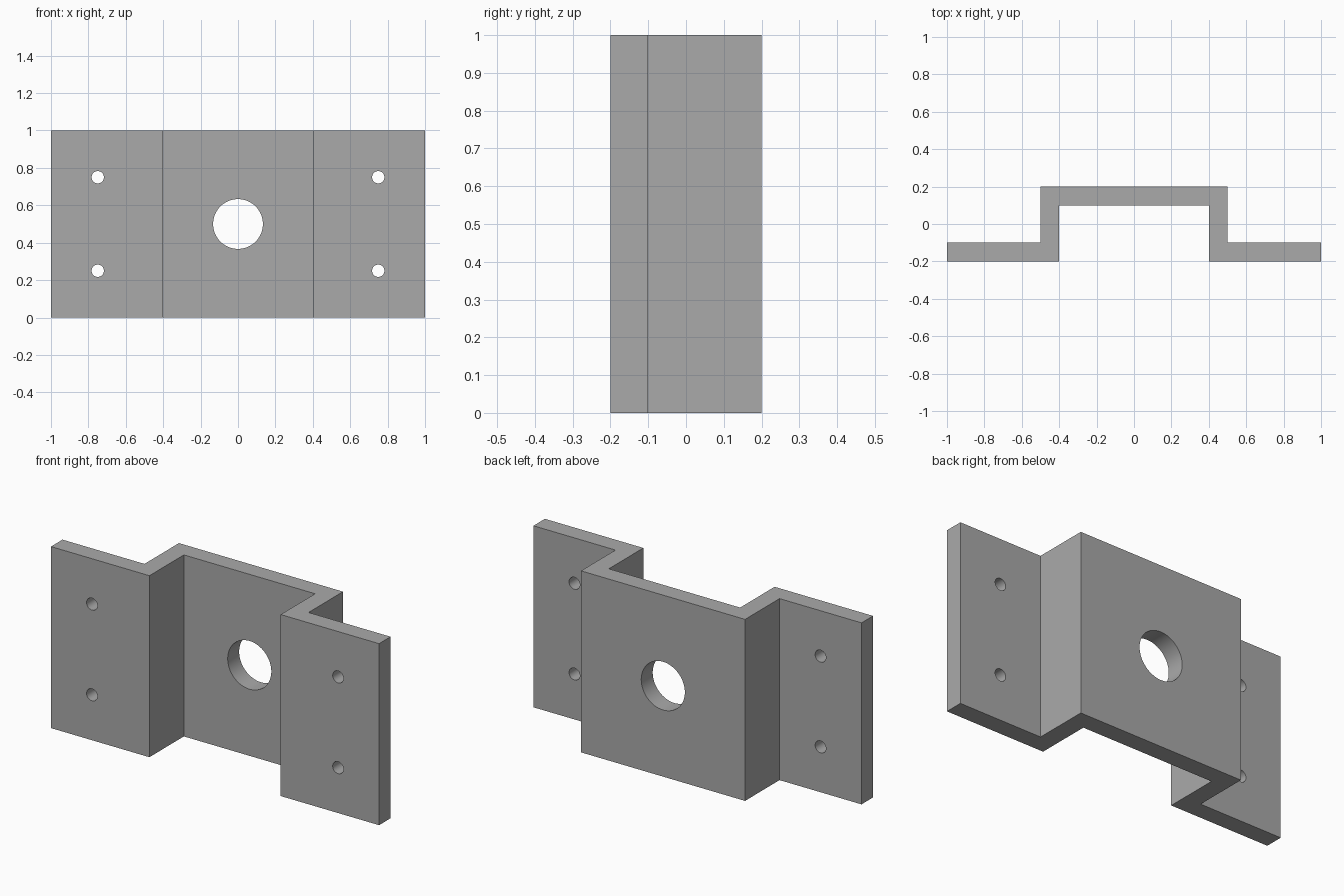
import bpy, bmesh, math

if "Cube" in bpy.data.objects:
    bpy.data.objects.remove(bpy.data.objects["Cube"])

# Plain grey metal
grey = bpy.data.materials.new("grey_metal")
grey.diffuse_color = (0.4, 0.4, 0.4, 1)
grey.use_nodes = True
grey.node_tree.nodes["Principled BSDF"].inputs["Base Color"].default_value = grey.diffuse_color


def finish(name, bm):
    bmesh.ops.recalc_face_normals(bm, faces=bm.faces)
    mesh = bpy.data.meshes.new(name)
    bm.to_mesh(mesh)
    bm.free()
    mesh.materials.append(grey)
    obj = bpy.data.objects.new(name, mesh)
    bpy.context.collection.objects.link(obj)
    return obj


# Bracket: hat-shaped profile, mirrored about x = 0 and extruded upward
half = [(1.0, -0.2), (1.0, -0.1), (0.5, -0.1), (0.5, 0.2)]
inner = [(0.4, 0.1), (0.4, -0.2)]
outline = half + [(-x, y) for x, y in reversed(half)]
outline += [(-x, y) for x, y in reversed(inner)] + inner
bm = bmesh.new()
base = bm.faces.new([bm.verts.new((x, y, 0)) for x, y in outline])
top = bmesh.ops.extrude_face_region(bm, geom=[base])["geom"]
bmesh.ops.translate(bm, vec=(0, 0, 1),
                    verts=[v for v in top if isinstance(v, bmesh.types.BMVert)])
bracket = finish("bracket", bm)


# Holes: one large in the web, two small in each flange
def drill(name, x, y, z, radius, sides):
    bm = bmesh.new()
    bmesh.ops.create_cone(bm, cap_ends=True, segments=sides, radius1=radius,
                          radius2=radius, depth=0.2)
    cutter = finish(name, bm)
    cutter.location = (x, y, z)
    cutter.rotation_euler.x = math.pi / 2
    cutter.hide_render = True
    cutter.hide_set(True)
    mod = bracket.modifiers.new(name, "BOOLEAN")
    mod.operation = "DIFFERENCE"
    mod.solver = "EXACT"
    mod.object = cutter


drill("centre_hole_cutter", 0, 0.15, 0.5, 0.133, 64)
for x in (-0.75, 0.75):
    for z in (0.25, 0.75):
        drill("screw_hole_cutter", x, -0.15, z, 0.033, 32)

# Smooth hole walls, sharp bracket edges
bpy.context.view_layer.objects.active = bracket
bracket.select_set(True)
for mod in list(bracket.modifiers):
    bpy.ops.object.modifier_apply(modifier=mod.name)
bpy.ops.object.shade_smooth_by_angle(angle=math.radians(30))
